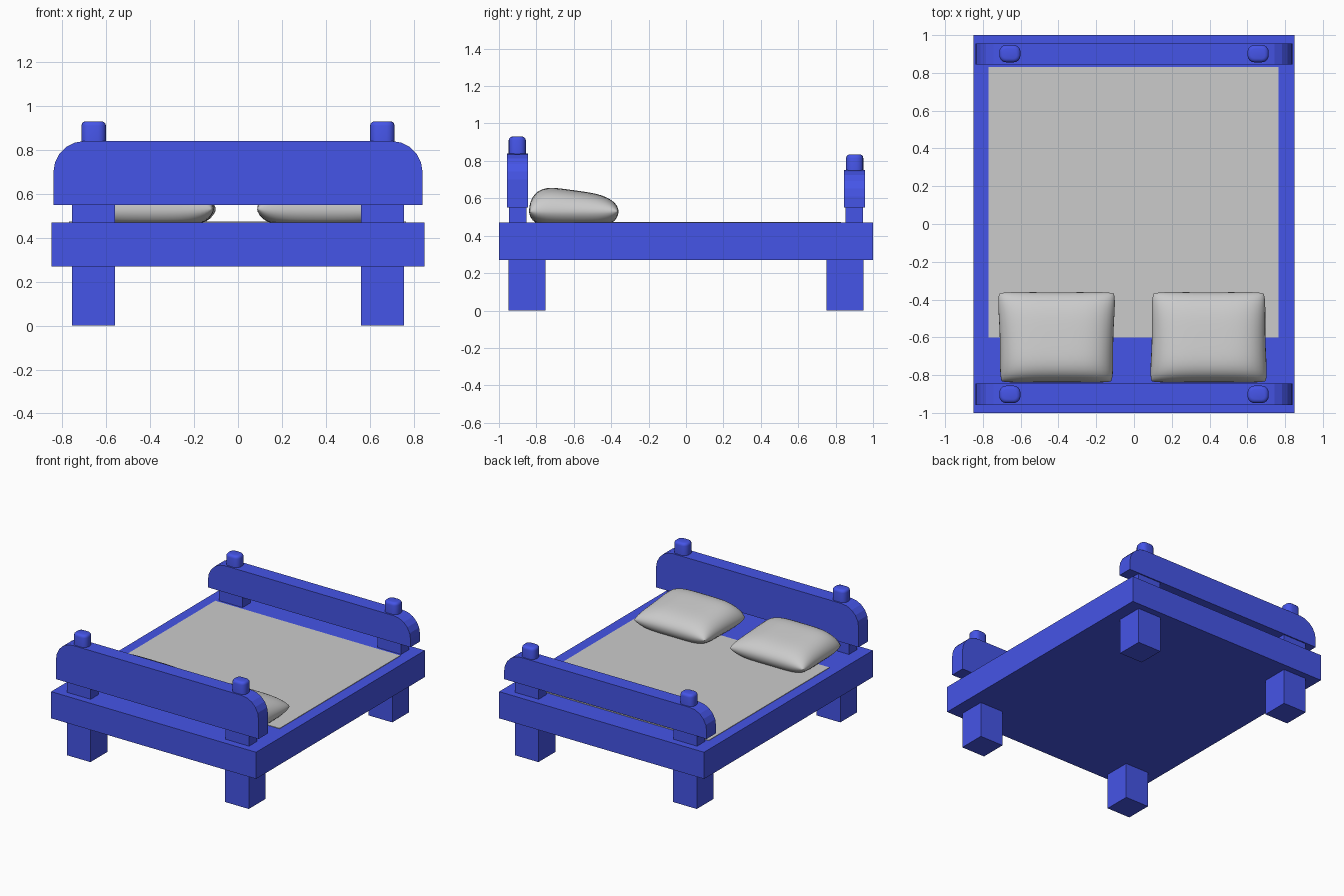
import bpy, bmesh, math

if "Cube" in bpy.data.objects:
    bpy.data.objects.remove(bpy.data.objects["Cube"])

blue = bpy.data.materials.new("blue_paint")
blue.diffuse_color = (0.06, 0.09, 0.8, 1)
blue.use_nodes = True
blue.node_tree.nodes["Principled BSDF"].inputs["Base Color"].default_value = blue.diffuse_color


def finish(name, bm, mat=None):
    bmesh.ops.recalc_face_normals(bm, faces=bm.faces)
    mesh = bpy.data.meshes.new(name)
    bm.to_mesh(mesh)
    bm.free()
    obj = bpy.data.objects.new(name, mesh)
    bpy.context.collection.objects.link(obj)
    if mat:
        mesh.materials.append(mat)
    return obj


def box_bm(lo, hi):
    bm = bmesh.new()
    bmesh.ops.create_cube(bm, size=1)
    for v in bm.verts:
        v.co = [(a + b) / 2 + c * (b - a) for a, b, c in zip(lo, hi, v.co)]
    return bm


def box(name, lo, hi, mat=None):
    return finish(name, box_bm(lo, hi), mat)


def smooth(obj, angle):
    bpy.ops.object.select_all(action='DESELECT')
    obj.select_set(True)
    bpy.context.view_layer.objects.active = obj
    bpy.ops.object.shade_smooth_by_angle(angle=math.radians(angle))


def board(name, y, z0, z1, half=0.84, r=0.14, depth=0.112, steps=5):
    # Plank with rounded upper corners, extruded along y
    pts = [(-half, z0), (half, z0)]
    for side in (0, 1):
        for i in range(steps + 1):
            a = math.pi / 2 * (side + i / steps)
            cx = (half - r) * (1 - 2 * side)
            pts.append((cx + r * math.cos(a), z1 - r + r * math.sin(a)))
    bm = bmesh.new()
    face = bm.faces.new([bm.verts.new((x, y - depth / 2, z)) for x, z in pts])
    ext = bmesh.ops.extrude_face_region(bm, geom=[face])
    for v in ext["geom"]:
        if isinstance(v, bmesh.types.BMVert):
            v.co.y += depth
    return finish(name, bm, blue)


def knob(name, x, y, z0, z1):
    # Stubby post top: rounded sides, then a softened top rim
    bm = box_bm((x - 0.056, y - 0.046, z0), (x + 0.056, y + 0.046, z1))
    sides = [e for e in bm.edges if abs(e.verts[0].co.z - e.verts[1].co.z) > 0.01]
    bmesh.ops.bevel(bm, geom=sides, offset=0.036, segments=4, profile=0.5,
                    affect='EDGES')
    rim = [e for e in bm.edges if all(v.co.z > z1 - 0.001 for v in e.verts)]
    bmesh.ops.bevel(bm, geom=rim, offset=0.02, segments=3, profile=0.5,
                    affect='EDGES')
    smooth(finish(name, bm, blue), 40)


def pillow(name, cx, hw, taper, cy=-0.6, hd=0.243, n=24):
    # Two puffed sheets joined at the seam, fuller towards the headboard
    bm = bmesh.new()
    for sign in (1, -1):
        grid = []
        for j in range(n + 1):
            v = math.sin(math.pi * (j / n - 0.5))
            row = []
            for i in range(n + 1):
                u = math.sin(math.pi * (i / n - 0.5))
                corner = 1 - 0.045 * (u * v) ** 6
                x = cx + hw * u * corner * (1 - 0.03 * (1 - v * v) + taper * v)
                y = cy + hd * v * corner * (1 - 0.02 * (1 - u * u))
                puff = max(0, 1 - v ** 4) ** 0.5 * max(0, 1 - u ** 4) ** 0.55
                height = 0.113 - 0.033 * v if sign > 0 else -0.09
                row.append(bm.verts.new((x, y, max(0.468, 0.53 + height * puff))))
            grid.append(row)
        for j in range(n):
            for i in range(n):
                bm.faces.new((grid[j][i], grid[j][i + 1],
                              grid[j + 1][i + 1], grid[j + 1][i]))
    bmesh.ops.remove_doubles(bm, verts=bm.verts, dist=0.0005)
    smooth(finish(name, bm), 80)


# Bed frame and sheet
box("bed_frame", (-0.85, -1, 0.27), (0.85, 1, 0.47), blue)
box("sheet", (-0.77, -0.6, 0.465), (0.765, 0.83, 0.474))

# Head and foot boards
board("headboard", -0.901, 0.55, 0.84)
board("footboard", 0.9, 0.55, 0.75)

# Legs, short posts under the boards, and knobs
for end, sy, top, tip in (("head", -1, 0.84, 0.93), ("foot", 1, 0.75, 0.835)):
    for side, sx in (("left", -1), ("right", 1)):
        x, y = 0.657 * sx, 0.85 * sy
        box(f"{end}_{side}_leg", (x - 0.098, y - 0.1, 0), (x + 0.098, y + 0.1, 0.275), blue)
        box(f"{end}_{side}_post", (x - 0.098, 0.9 * sy - 0.047, 0.465),
            (x + 0.098, 0.9 * sy + 0.047, 0.555), blue)
        knob(f"{end}_{side}_knob", x, 0.902 * sy, top - 0.01, tip)

# Pillows
pillow("left_pillow", -0.41, 0.31, 0.022)
pillow("right_pillow", 0.395, 0.31, -0.018)
